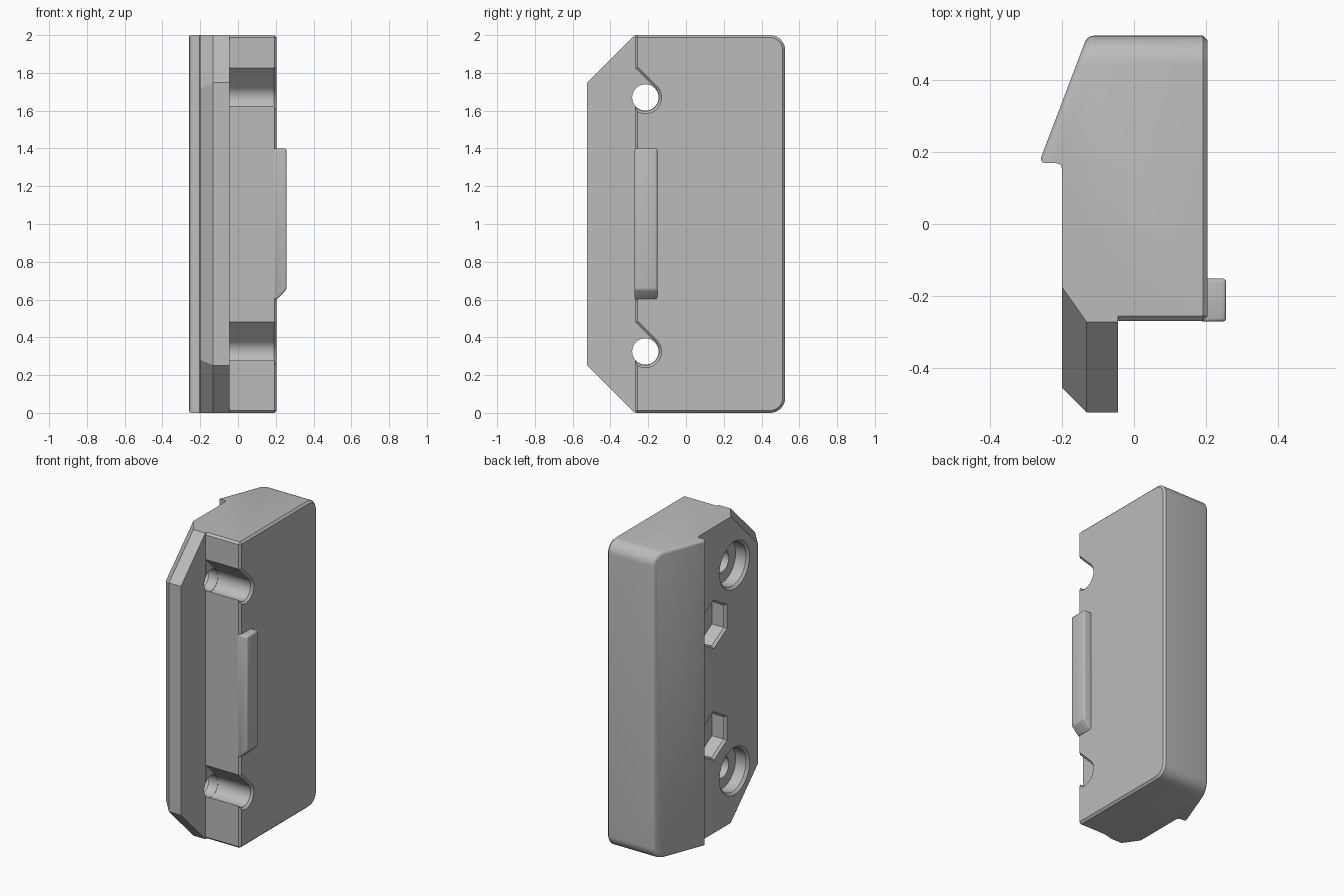
import bpy, bmesh, math
from mathutils import Vector

if "Cube" in bpy.data.objects:
    bpy.data.objects.remove(bpy.data.objects["Cube"])

grey = bpy.data.materials.new("plain_grey")
grey.use_nodes = True
colour = (0.5, 0.5, 0.5, 1)
grey.diffuse_color = colour
grey.node_tree.nodes["Principled BSDF"].inputs["Base Color"].default_value = colour


def loft(rings):
    """Closed solid through rings with equal point counts."""
    bm = bmesh.new()
    loops = [[bm.verts.new(p) for p in ring] for ring in rings]
    n = len(loops[0])
    for a, b in zip(loops, loops[1:]):
        for i in range(n):
            j = (i + 1) % n
            bm.faces.new((a[i], a[j], b[j], b[i]))
    bm.faces.new(loops[0])
    bm.faces.new(loops[-1])
    bmesh.ops.recalc_face_normals(bm, faces=bm.faces)
    return bm


def upright(profile):
    return loft([[(x, y, z) for x, y in profile] for z in (0, 2)])


def finish(bm, name):
    mesh = bpy.data.meshes.new(name)
    bm.normal_update()
    bm.to_mesh(mesh)
    bm.free()
    mesh.materials.append(grey)
    obj = bpy.data.objects.new(name, mesh)
    bpy.context.collection.objects.link(obj)
    return obj


def bevel(bm, rule, width, segments):
    bm.normal_update()
    edges = [e for e in bm.edges if rule(e)]
    bmesh.ops.bevel(bm, geom=edges, offset=width, offset_type='OFFSET',
                    segments=segments, profile=0.5, affect='EDGES')


def combine(target, other, operation):
    mod = target.modifiers.new("combine", 'BOOLEAN')
    mod.operation, mod.solver, mod.object = operation, 'EXACT', other
    bpy.context.view_layer.objects.active = target
    bpy.ops.object.modifier_apply(modifier=mod.name)
    bpy.data.objects.remove(other)


def touches(edge, direction, limit=0.99):
    return any(f.normal.dot(direction) > limit for f in edge.link_faces)


X, Y, Z = Vector((1, 0, 0)), Vector((0, 1, 0)), Vector((0, 0, 1))

# Main body with slanted rear side and overhanging lip
bm = upright([(-0.13, 0.525), (0.205, 0.525), (0.205, -0.27), (-0.2, -0.27),
              (-0.2, 0.15), (-0.204, 0.165), (-0.218, 0.17), (-0.265, 0.17)])
slant = Vector((-0.355, 0.135, 0)).normalized()


def is_level(e):
    return touches(e, Z) or touches(e, -Z)


bevel(bm, lambda e: touches(e, Y) and is_level(e), 0.08, 8)
bevel(bm, lambda e: touches(e, X) or (touches(e, -Y) and is_level(e)
      and all(v.co.y < -0.2 for v in e.verts)), 0.013, 1)
bevel(bm, lambda e: touches(e, slant, 0.999), 0.018, 3)
body = finish(bm, "body")

# Front flange
flange = finish(upright([(-0.045, -0.525), (-0.045, -0.1), (-0.2, -0.1),
                         (-0.2, -0.457), (-0.132, -0.525)]), "flange")
combine(body, flange, 'UNION')

# Sloped flange corners and the chamfers along them
bm = bmesh.new()
bm.from_mesh(body.data)
bmesh.ops.remove_doubles(bm, verts=bm.verts, dist=0.0001)
for side in (1, -1):
    point = Vector((-0.132, -0.273, 1 + side))
    for nx in (0, -1):
        bmesh.ops.bisect_plane(
            bm, geom=bm.verts[:] + bm.edges[:] + bm.faces[:], dist=0.00001,
            plane_co=point, plane_no=Vector((nx, -0.707, 0.707 * side)).normalized(),
            clear_outer=True)
        bmesh.ops.holes_fill(bm, edges=[e for e in bm.edges if e.is_boundary])
bmesh.ops.recalc_face_normals(bm, faces=bm.faces)
bm.to_mesh(body.data)
bm.free()


def arc(radius, start, end, count):
    angles = [math.radians(start + (end - start) * i / count) for i in range(count + 1)]
    return [(radius * math.cos(a), radius * math.sin(a)) for a in angles]


def cut(outline, y, z, stations):
    """Remove a sideways hole; stations are pairs of x and outline scale."""
    rings = [[(x, y + s * u, z + s * v) for u, v in outline] for x, s in stations]
    cutter = finish(loft(rings), "cutter")
    cutter.hide_render = True
    combine(body, cutter, 'DIFFERENCE')


round_hole = arc(0.07, 0, 360, 40)[:-1]
round_recess = arc(0.14, 0, 360, 48)[:-1]
hexagon = arc(0.145, 90, 450, 6)[:-1]
# Keyhole notch: round seat opening forward along a diagonal
seat = 0.072
notch = arc(seat, 45, -140, 28) + [(-0.2, seat * math.sin(math.radians(-140))),
                                  (-0.2, seat * math.sqrt(2) + 0.2)]

for z in (1.67, 0.325):
    cut(notch, -0.215, z, [(-0.044, 1), (0.191, 1), (0.215, 1.32)])
    cut(round_recess, -0.215, z, [(-0.21, 1.18), (-0.185, 1), (-0.11, 1)])
    cut(round_hole, -0.215, z, [(-0.16, 1), (0, 1)])
for z in (1.365, 0.635):
    cut(hexagon, 0.0, z, [(-0.21, 1.17), (-0.185, 1), (-0.1, 1)])

# Side tab with an angled lower end
side = [(0.19, 0.6), (0.206, 0.6), (0.257, 0.653), (0.257, 1.4), (0.19, 1.4)]
bm = loft([[(x, y, z) for x, z in side] for y in (-0.272, -0.152)])
bevel(bm, lambda e: not touches(e, -X), 0.01, 3)
tab = finish(bm, "side_tab")

for obj in (body, tab):
    bpy.ops.object.select_all(action='DESELECT')
    obj.select_set(True)
    bpy.context.view_layer.objects.active = obj
    bpy.ops.object.shade_smooth_by_angle(angle=math.radians(30))
